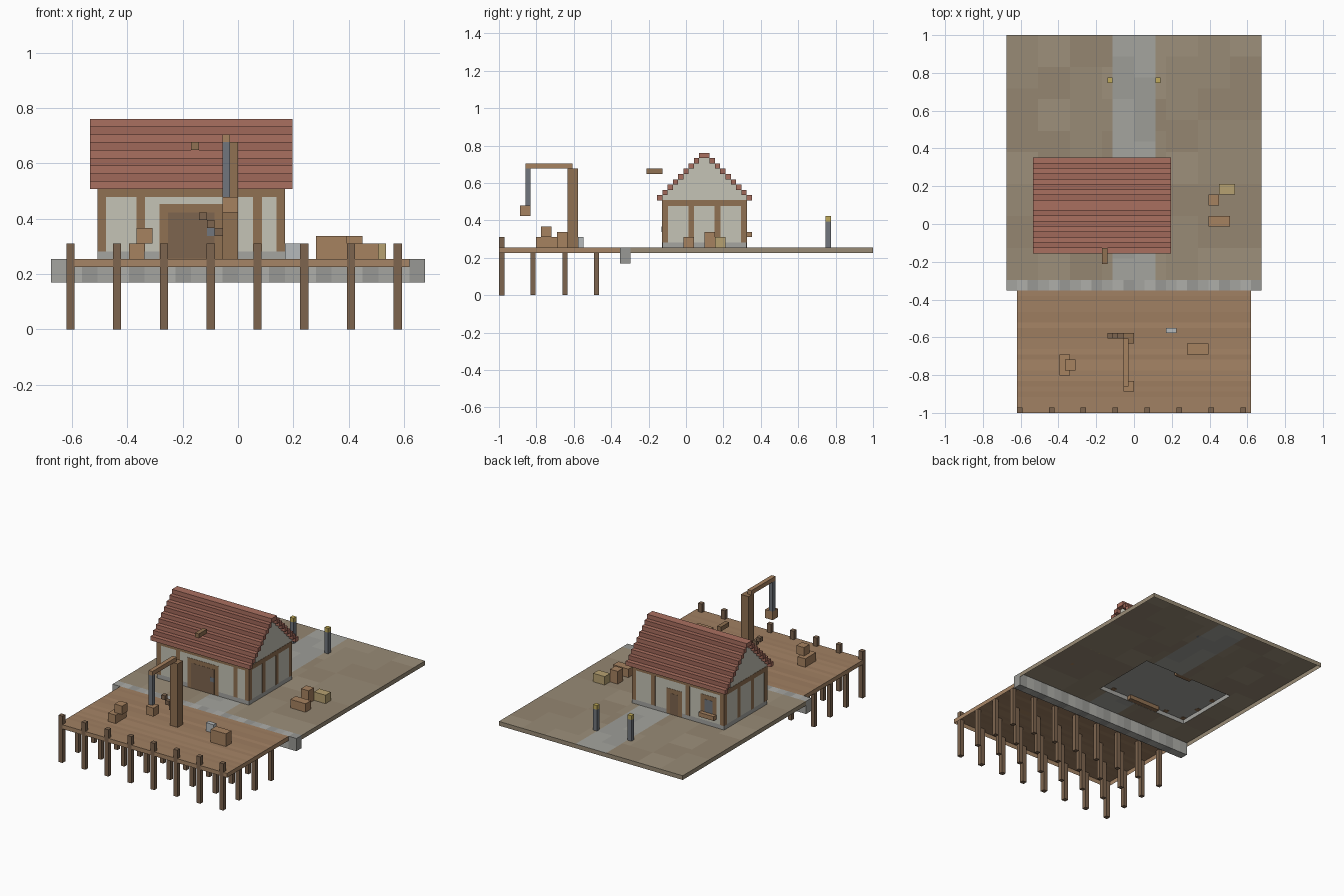
import bpy, bmesh, random

if "Cube" in bpy.data.objects:
    bpy.data.objects.remove(bpy.data.objects["Cube"])

random.seed(4)
V = 2 / 71          # one block; all sizes below are in blocks, y counted from the front edge
MATS = {}


def mat(hexcol):
    if hexcol not in MATS:
        m = bpy.data.materials.new("colour_" + hexcol)
        rgb = [(int(hexcol[i:i + 2], 16) / 255) ** 2.2 for i in (0, 2, 4)]
        m.diffuse_color = (*rgb, 1)
        m.use_nodes = True
        m.node_tree.nodes["Principled BSDF"].inputs["Base Color"].default_value = m.diffuse_color
        MATS[hexcol] = m
    return MATS[hexcol]


SOIL = ["978a75", "938571", "9c8f7a"]
PAVE = ["9c9c96", "a3a39d"]
PLANK = ["a58466", "9c7c60", "a08063"]
TILE = ["a86f60", "9f685a"]
STONE = "a3a39f"
PLASTER = "c4c2b4"
TIMBER = "8f7053"
DARK = "7d6550"
CRATE = "a58160"
STRAW = "b5a070"
IRON = "70757c"
GREY = "b4b8ba"


def finish(name, bm, cols):
    me = bpy.data.meshes.new(name)
    bm.to_mesh(me)
    bm.free()
    for c in cols:
        me.materials.append(mat(c))
    ob = bpy.data.objects.new(name, me)
    bpy.context.collection.objects.link(ob)
    return ob


def P(x, y, z):
    return (x * V, (y - 35.5) * V, z * V)


def box(name, col, x, y, z, grow=0.0, bottom=True):
    """Block spanning the x, y and z ranges; grow lifts it off a flush wall."""
    bm = bmesh.new()
    (x0, x1), (y0, y1), (z0, z1) = [(a - grow, b + grow) for a, b in (x, y, z)]
    v = [bm.verts.new(P(a, b, c)) for c in (z0, z1) for b in (y0, y1) for a in (x0, x1)]
    faces = [(4, 5, 7, 6), (0, 1, 5, 4), (1, 3, 7, 5), (3, 2, 6, 7), (2, 0, 4, 6)]
    if bottom:
        faces.append((0, 2, 3, 1))
    for f in faces:
        bm.faces.new([v[i] for i in f])
    return finish(name, bm, [col])


def sheet(name, cols, rects, z, cell):
    """Flat surface cut in cells with slightly varied colours."""
    bm = bmesh.new()
    for x0, y0, x1, y1 in rects:
        x = x0
        while x < x1:
            xe = min(x + cell[0], x1)
            y = y0
            while y < y1:
                ye = min(y + cell[1], y1)
                f = bm.faces.new([bm.verts.new(P(a, b, z)) for a, b in
                                  ((x, y), (xe, y), (xe, ye), (x, ye))])
                f.material_index = random.randrange(len(cols))
                y = ye
            x = xe
    return finish(name, bm, cols)


def rim(name, col, path, z0, z1):
    """Upright edge strip along a path."""
    bm = bmesh.new()
    for a, b in zip(path, path[1:]):
        bm.faces.new([bm.verts.new(P(*p)) for p in
                      ((*a, z0), (*b, z0), (*b, z1), (*a, z1))])
    return finish(name, bm, [col])


# ground with an opening under the house, and the paved path
sheet("ground", SOIL, [(-24, 25, -18, 71), (6, 25, 24, 71), (-18, 25, -4, 31),
                       (4, 25, 6, 31), (-18, 47, -4, 71), (4, 47, 6, 71)], 9, (6, 6))
sheet("path", PAVE, [(-4, 25, 4, 31), (-4, 47, 4, 71)], 9, (4, 4))
rim("ground_edge", SOIL[0], [(24, 25), (24, 71), (-24, 71), (-24, 25)], 8, 9)

# stone quay wall
for i in range(24):
    box("quay_stone", [STONE, "979793", "adada8"][i * 5 % 3],
        (-24 + 2 * i, -22 + 2 * i), (23, 25), (6, 9))

# timber deck on piles
sheet("deck", PLANK, [(-22, 0, 22, 23)], 9, (44, 1))
rim("deck_edge", PLANK[0], [(-22, 23), (-22, 0), (22, 0), (22, 23)], 8, 9)
for row in range(4):
    for i in range(8):
        x, y = -22 + 6 * i, 6 * row
        box("pile", DARK, (x, x + 1), (y, y + 1), (0, 9 if row else 11),
            0.02 if row == 0 else -0.02)

# house shell: stone footing, plaster body, stepped gable
box("footing", STONE, (-18, 6), (31, 47), (9, 10), bottom=False)
box("house_body", PLASTER, (-18, 6), (31, 47), (10, 18), bottom=False)
for i in range(8):
    box("gable_step", PLASTER, (-18, 6), (31 + i, 47 - i), (18 + i, 19 + i), bottom=False)

# roof courses, mirrored about the ridge
for i in range(9):
    for y in (30 + i, 47 - i):
        box("roof_course", TILE[i % 2], (-19, 7), (y, y + 1), (18 + i, 19 + i))

# timber frame
G = 0.05
for y in (31, 46):
    box("wall_plate", TIMBER, (-18, 6), (y, y + 1), (17, 18), G)
for x in (-18, 5):
    box("end_plate", TIMBER, (x, x + 1), (31, 47), (17, 18), G)
    for y in (31, 36, 41, 46):
        box("end_post", TIMBER, (x, x + 1), (y, y + 1), (10, 17), G)
for x in (-13, 2):
    box("front_post", TIMBER, (x, x + 1), (31, 32), (10, 17), G)
for x in (-9, 0):
    box("back_post", TIMBER, (x, x + 1), (46, 47), (10, 17), G)

# front double door with surround and handle
box("front_door_frame", TIMBER, (-10, -2), (31, 32), (9.1, 16), 0.06)
box("front_door", DARK, (-9, -3), (30.9, 31.5), (9.05, 15))
box("front_door_handle", IRON, (-4, -3), (30.85, 31.5), (12, 13))

# back door, window and sill
box("back_door_frame", TIMBER, (-7, -3), (46, 47), (9.1, 15), 0.06)
box("back_door", DARK, (-6, -4), (46.5, 47.1), (9.05, 14))
box("window_frame", TIMBER, (-16, -12), (46, 47), (12, 16), 0.06)
box("window_glass", IRON, (-15, -13), (46.5, 47.1), (12, 15))
box("window_sill", CRATE, (-16, -12), (47, 48), (11, 12))

# hoist beam in front of the roof
box("hoist_beam", TIMBER, (-6, -5), (28, 31), (23, 24))

# dock crane
box("crane_mast", TIMBER, (-2, 0), (13, 15), (9, 24))
box("crane_arm", CRATE, (-2, -1), (5, 14), (24, 25))
box("crane_rope", IRON, (-2, -1), (5, 6), (17, 24))
box("crane_load", CRATE, (-2, 0), (4, 6), (15, 17))
for i in range(3):
    box("crane_brace", DARK, (-5 + i, -4 + i), (14, 15), (14 - i, 15 - i))

# cargo on deck and land
for name, col, x, y, z in (
        ("crate_low", CRATE, (-14, -12), (7, 11), (9, 11)),
        ("crate_top", CRATE, (-13, -11), (8, 10), (11, 13)),
        ("crate_long", CRATE, (10, 14), (11, 13), (9, 12)),
        ("stone_block", GREY, (6, 8), (15, 16), (9, 11)),
        ("land_crate", CRATE, (14, 18), (35, 37), (9, 11)),
        ("land_crate_tall", CRATE, (14, 16), (39, 41), (9, 12)),
        ("straw_bale", STRAW, (16, 19), (41, 43), (9, 11))):
    box(name, col, x, y, z)

# lamp posts beside the path
for x in (-5, 4):
    box("lamp_post", IRON, (x, x + 1), (62, 63), (9, 14))
    box("lamp", "c0aa5c", (x, x + 1), (62, 63), (14, 15))
